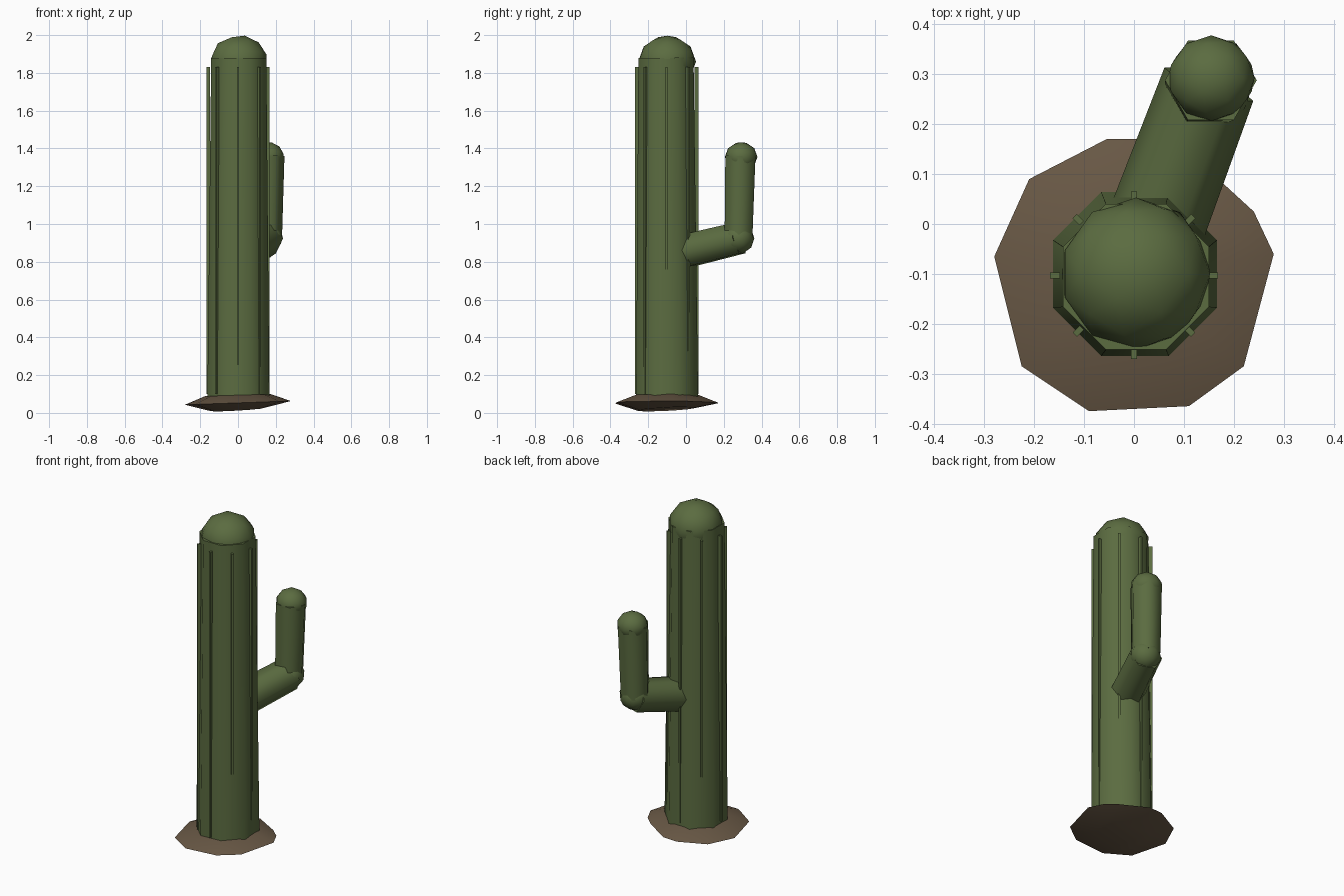
import bpy
import bmesh
from math import radians, sin, cos, pi
from mathutils import Vector, Matrix

if "Cube" in bpy.data.objects:
    bpy.data.objects.remove(bpy.data.objects["Cube"])


def make_material(name, rgb):
    mat = bpy.data.materials.new(name)
    mat.use_nodes = True
    color = (*rgb, 1)
    mat.diffuse_color = color
    mat.node_tree.nodes["Principled BSDF"].inputs["Base Color"].default_value = color
    return mat


green = make_material("cactus green", (0.105, 0.15, 0.052))
brown = make_material("soil brown", (0.14, 0.098, 0.06))


def finish(name, bm, mat, angle=65):
    bmesh.ops.recalc_face_normals(bm, faces=bm.faces)
    mesh = bpy.data.meshes.new(name)
    bm.to_mesh(mesh)
    bm.free()
    mesh.materials.append(mat)
    obj = bpy.data.objects.new(name, mesh)
    bpy.context.collection.objects.link(obj)
    bpy.ops.object.select_all(action='DESELECT')
    obj.select_set(True)
    bpy.context.view_layer.objects.active = obj
    bpy.ops.object.shade_smooth_by_angle(angle=radians(angle))
    return obj


def loft(name, rings, mat, angle=65):
    """Skin a list of equal-length rings and close both ends."""
    bm = bmesh.new()
    loops = [[bm.verts.new(p) for p in ring] for ring in rings]
    n = len(loops[0])
    for low, high in zip(loops, loops[1:]):
        for i in range(n):
            j = (i + 1) % n
            bm.faces.new((low[i], low[j], high[j], high[i]))
    bm.faces.new(loops[0])
    bm.faces.new(loops[-1])
    return finish(name, bm, mat, angle)


def limb(name, start, end, r1, r2, sides, turn):
    """Tapered prism between two points."""
    a, b = Vector(start), Vector(end)
    direction = (b - a).normalized()
    flat = Vector((direction.x, direction.y, 0))
    side = Vector((1, 0, 0))
    if flat.length > 0.3:
        side = direction.cross(Vector((0, 0, 1))).normalized()
    other = direction.cross(side).normalized()
    angles = [2 * pi * i / sides + radians(turn) for i in range(sides)]
    rings = [[c + r * (side * cos(t) + other * sin(t)) for t in angles]
             for c, r in ((a, r1), (b, r2))]
    return loft(name, rings, green)


def dome(name, center, size, tilt):
    bm = bmesh.new()
    bmesh.ops.create_icosphere(bm, subdivisions=2, radius=1)
    bm.transform(Matrix.Translation(center) @ Matrix.Diagonal((*size, 1))
                 @ Matrix.Rotation(radians(tilt), 4, 'Y'))
    return finish(name, bm, green, 50)


# Soil mound: irregular outline with a smaller top and a tilted underside
outline = [(-.28, -.065), (-.225, -.285), (-.09, -.375), (.11, -.365),
           (.22, -.285), (.28, -.06), (.24, .025), (.18, .08),
           (.03, .17), (-.055, .17), (-.21, .09)]
middle = Vector((0, -.1))


def mound_ring(scale, height, slope_x, slope_y):
    ring = []
    for p in outline:
        q = middle + (Vector(p) - middle) * scale
        ring.append((q.x, q.y, height + slope_x * q.x + slope_y * (q.y + .1)))
    return ring


loft("soil_mound", [mound_ring(.55, .02, .06, .05), mound_ring(1, .053, .035, 0),
                    mound_ring(.62, .094, .03, 0)], brown, 40)

# Trunk and its rounded top
limb("trunk", (.002, -.1, .05), (.004, -.106, 1.88), .178, .158, 8, 22.5)
dome("trunk_top", (.004, -.1, 1.86), (.153, .153, .14), 12)

# Thin upright ribs around the trunk
for i in range(8):
    bm = bmesh.new()
    bmesh.ops.create_cube(bm, size=1)
    bm.transform(Matrix.Translation((0, -.103, .965)) @ Matrix.Rotation(i * pi / 4, 4, 'Z')
                 @ Matrix.Translation((.158, 0, 0)) @ Matrix.Diagonal((.02, .012, 1.73, 1)))
    finish(f"rib_{i + 1}", bm, green, 30)

# Side arm: sloping branch, elbow, upright part and tip
limb("arm_branch", (.045, 0, .857), (.15, .28, .925), .099, .095, 6, 0)
dome("arm_elbow", (.15, .275, .925), (.087, .087, .085), 20)
limb("arm_upright", (.148, .278, .93), (.154, .288, 1.36), .085, .092, 6, 0)
dome("arm_tip", (.155, .292, 1.355), (.088, .086, .08), 15)
